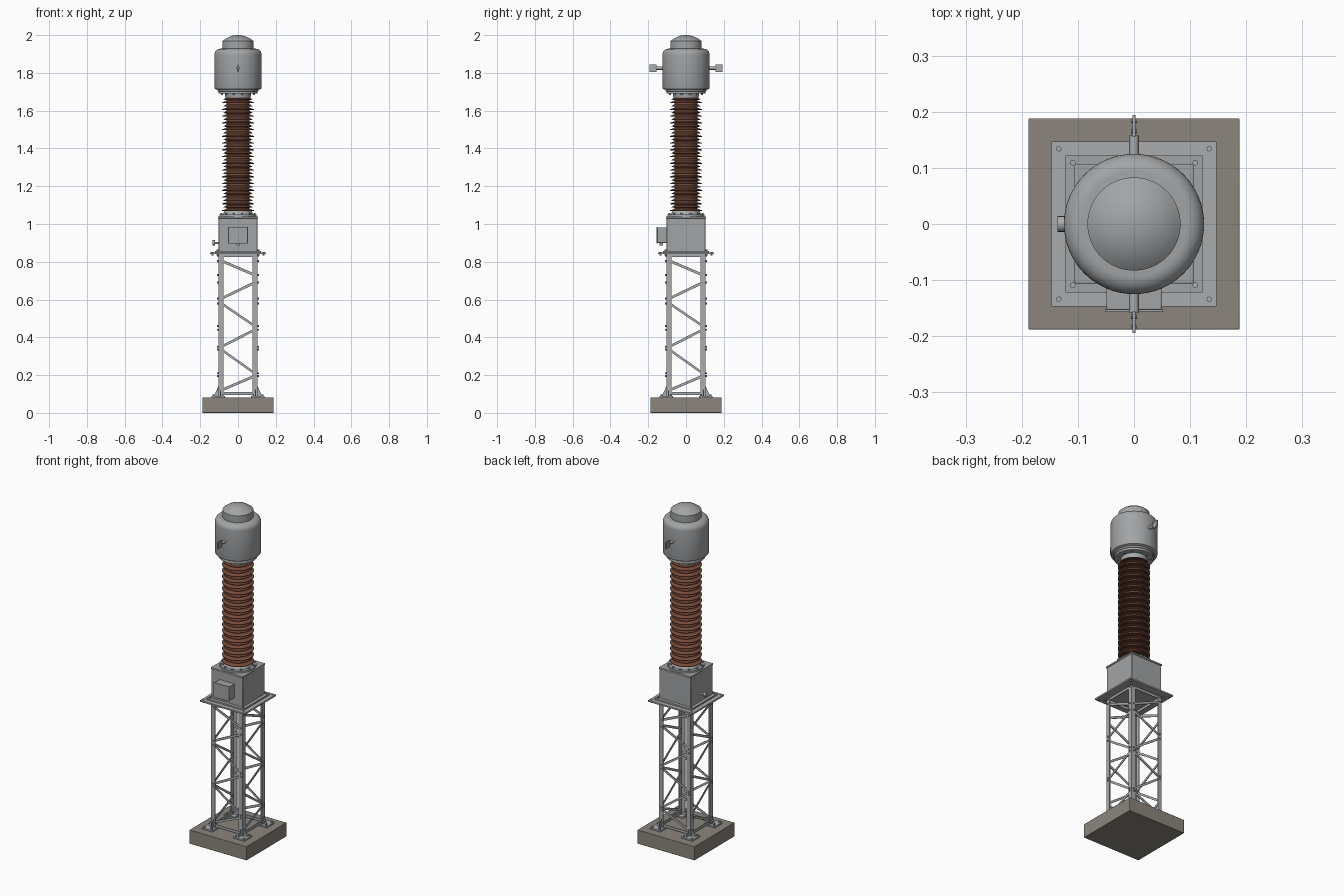
import bpy, bmesh, math
from mathutils import Vector, Matrix

if "Cube" in bpy.data.objects:
    bpy.data.objects.remove(bpy.data.objects["Cube"])


def material(name, rgb):
    m = bpy.data.materials.new(name)
    m.diffuse_color = (*rgb, 1)
    m.use_nodes = True
    m.node_tree.nodes["Principled BSDF"].inputs["Base Color"].default_value = m.diffuse_color
    return m


CONCRETE = material("concrete", (0.26, 0.235, 0.20))
STEEL = material("galvanised steel", (0.40, 0.41, 0.42))
PAINT = material("grey paint", (0.36, 0.37, 0.38))
BROWN = material("brown porcelain", (0.19, 0.072, 0.042))
CORNERS = [(sx, sy) for sx in (-1, 1) for sy in (-1, 1)]


def finish(bm, name, mat, bevel=0):
    bmesh.ops.recalc_face_normals(bm, faces=bm.faces)
    me = bpy.data.meshes.new(name)
    bm.to_mesh(me)
    bm.free()
    me.materials.append(mat)
    me.shade_smooth()
    me.set_sharp_from_angle(angle=math.radians(35))
    ob = bpy.data.objects.new(name, me)
    bpy.context.collection.objects.link(ob)
    if bevel:
        b = ob.modifiers.new("bevel", 'BEVEL')
        b.width, b.segments = bevel, 2
    return ob


def box(bm, x0, x1, y0, y1, z0, z1):
    m = Matrix.Translation(((x0 + x1) / 2, (y0 + y1) / 2, (z0 + z1) / 2))
    bmesh.ops.create_cube(bm, size=1, matrix=m @ Matrix.Diagonal((abs(x1 - x0), abs(y1 - y0), z1 - z0, 1)))


def cyl(bm, a, b, r, seg=16):
    a, b = Vector(a), Vector(b)
    rot = (b - a).to_track_quat('Z', 'Y').to_matrix().to_4x4()
    bmesh.ops.create_cone(bm, cap_ends=True, segments=seg, radius1=r, radius2=r,
                          depth=(b - a).length, matrix=Matrix.Translation((a + b) / 2) @ rot)


def prism(bm, pts, offset):
    """Extrude a planar polygon along an offset."""
    f = bm.faces.new([bm.verts.new(p) for p in pts])
    new = bmesh.ops.extrude_face_region(bm, geom=[f])['geom']
    bmesh.ops.translate(bm, vec=offset, verts=[v for v in new if isinstance(v, bmesh.types.BMVert)])


def lathe(name, profile, mat, seg=48):
    bm = bmesh.new()
    vs = [bm.verts.new((r, 0, z)) for r, z in profile]
    es = [bm.edges.new(p) for p in zip(vs, vs[1:])]
    bmesh.ops.spin(bm, geom=vs + es, cent=(0, 0, 0), axis=(0, 0, 1), angle=2 * math.pi, steps=seg)
    bmesh.ops.remove_doubles(bm, verts=bm.verts, dist=1e-5)
    return finish(bm, name, mat)


# Concrete foundation
bm = bmesh.new()
box(bm, -0.188, 0.188, -0.188, 0.188, 0, 0.082)
finish(bm, "foundation", CONCRETE, 0.002)

# Four angle-iron legs, foot plates, gussets and anchor bolts
L, W, T = 0.104, 0.027, 0.004
legs, feet, bolts = bmesh.new(), bmesh.new(), bmesh.new()
for sx, sy in CORNERS:
    prof = [(L, L), (L - W, L), (L - W, L - T), (L - T, L - T), (L - T, L - W), (L, L - W)]
    prism(legs, [(sx * x, sy * y, 0.088) for x, y in prof], (0, 0, 0.752))
    box(feet, sx * 0.07, sx * 0.14, sy * 0.07, sy * 0.14, 0.081, 0.09)
    tri = [(L, 0.09), (0.128, 0.09), (L, 0.14)]
    prism(feet, [(sx * d, sy * 0.09, z) for d, z in tri], (0, sy * T, 0))
    prism(feet, [(sx * 0.09, sy * d, z) for d, z in tri], (sx * T, 0, 0))
    for bx in (0.08, 0.13):
        for by in (0.08, 0.13):
            if bx + by > 0.17:
                cyl(bolts, (sx * bx, sy * by, 0.088), (sx * bx, sy * by, 0.098), 0.005, 6)
finish(legs, "tower_legs", STEEL)
finish(feet, "foot_plates", STEEL)
finish(bolts, "anchor_bolts", STEEL)

# Zigzag bracing on all four faces, with bolt heads at the nodes
brace, bolts = bmesh.new(), bmesh.new()
E, H = 0.088, 0.0075
bars = [(0.12, 0.195), (0.335, 0.21), (0.35, 0.44), (0.58, 0.46), (0.605, 0.69), (0.805, 0.73),
        (0.102, 0.102), (0.833, 0.833)]
for side in (-1, 1):
    for za, zb in bars:
        band = [(-E, za - H), (E, zb - H), (E, zb + H), (-E, za + H)]
        d = L - T
        prism(brace, [(u, side * d, z) for u, z in band], (0, -side * T, 0))
        prism(brace, [(side * d, u, z) for u, z in band], (-side * T, 0, 0))
        for u, z in ((-0.09, za), (0.09, zb)):
            cyl(bolts, (u, side * 0.094, z), (u, side * 0.11, z), 0.005, 6)
            cyl(bolts, (side * 0.094, u, z), (side * 0.11, u, z), 0.005, 6)
finish(brace, "tower_bracing", STEEL)
finish(bolts, "bracing_bolts", STEEL)

# Platform and tank base flange, with corner bolts
bm = bmesh.new()
box(bm, -0.147, 0.147, -0.147, 0.147, 0.84, 0.849)
finish(bm, "platform_plate", STEEL)
bm = bmesh.new()
box(bm, -0.122, 0.122, -0.122, 0.122, 0.849, 0.858)
finish(bm, "tank_base_flange", PAINT)
bolts = bmesh.new()
for sx, sy in CORNERS:
    for d, top in ((0.109, 0.865), (0.134, 0.852)):
        cyl(bolts, (sx * d, sy * d, 0.834), (sx * d, sy * d, top), 0.005, 8)
finish(bolts, "platform_bolts", STEEL)

# Tank and lid
bm = bmesh.new()
box(bm, -0.103, 0.103, -0.103, 0.103, 0.855, 1.032)
finish(bm, "tank", PAINT, 0.003)
bm = bmesh.new()
box(bm, -0.106, 0.106, -0.106, 0.106, 1.03, 1.04)
finish(bm, "tank_lid", PAINT, 0.002)

# Terminal box on the front, with door and cable gland
bm = bmesh.new()
box(bm, -0.049, 0.049, -0.153, -0.10, 0.9, 0.982)
finish(bm, "terminal_box", PAINT, 0.002)
bm = bmesh.new()
box(bm, -0.052, 0.052, -0.157, -0.152, 0.897, 0.985)
finish(bm, "terminal_box_door", PAINT, 0.001)
bm = bmesh.new()
cyl(bm, (0, -0.13, 0.885), (0, -0.13, 0.902), 0.009)
finish(bm, "cable_gland", STEEL)

# Drain valve on the left side
bm = bmesh.new()
cyl(bm, (-0.10, 0, 0.9), (-0.125, 0, 0.9), 0.006)
cyl(bm, (-0.122, 0, 0.9), (-0.136, 0, 0.9), 0.014)
finish(bm, "drain_valve", STEEL)

# Lower insulator flange with bolt ring
lathe("lower_flange", [(0, 1.038), (0.099, 1.038), (0.099, 1.05), (0.08, 1.05),
                       (0.07, 1.072), (0, 1.072)], STEEL)
bolts = bmesh.new()
for i in range(12):
    a = math.tau * (i + 0.5) / 12
    x, y = math.cos(a), math.sin(a)
    cyl(bolts, (x * 0.09, y * 0.09, 1.048), (x * 0.09, y * 0.09, 1.058), 0.006, 6)
    cyl(bolts, (x * 0.088, y * 0.088, 1.683), (x * 0.088, y * 0.088, 1.694), 0.006, 6)
finish(bolts, "flange_bolts", STEEL)

# Porcelain insulator with alternating large and small sheds
N, Z0, Z1 = 17, 1.065, 1.672
pitch = (Z1 - Z0) / N
prof = [(0, Z0), (0.062, Z0)]
for i in range(N):
    z = Z0 + i * pitch
    for r, s in ((0.086, z), (0.076, z + pitch / 2)):
        prof += [(0.062, s + 0.003), (r, s + 0.004), (r, s + 0.007), (0.062, s + 0.0145)]
prof += [(0.062, Z1), (0, Z1)]
lathe("insulator", prof, BROWN)

# Upper flange below the head
lathe("upper_flange", [(0, 1.665), (0.066, 1.665), (0.07, 1.69), (0.104, 1.69), (0.104, 1.702),
                       (0.108, 1.703), (0.108, 1.72), (0, 1.72)], STEEL)

# Rounded head tank
prof = [(0, 1.712), (0.116, 1.712), (0.123, 1.716), (0.125, 1.723)]
for i in range(9):
    a = math.pi / 2 * i / 8
    prof.append((0.093 + 0.032 * math.cos(a), 1.896 + 0.032 * math.sin(a)))
lathe("head_tank", prof + [(0, 1.928)], PAINT, 64)

# Domed expansion cap on top
prof = [(0, 1.92), (0.083, 1.92), (0.083, 1.968)]
R = (0.083 ** 2 + 0.032 ** 2) / (2 * 0.032)
a0 = math.asin(0.083 / R)
for i in range(1, 9):
    a = a0 * (1 - i / 8)
    prof.append((R * math.sin(a), 2 - R + R * math.cos(a)))
lathe("expansion_cap", prof, PAINT, 64)

# Line terminals at front and back: stub, flat pad and pad bolts
bm = bmesh.new()
for s in (-1, 1):
    cyl(bm, (0, s * 0.118, 1.825), (0, s * 0.158, 1.825), 0.0085)
    box(bm, -0.003, 0.003, s * 0.155, s * 0.194, 1.805, 1.845)
    for y in (0.165, 0.184):
        for z in (1.815, 1.835):
            cyl(bm, (-0.005, s * y, z), (0.005, s * y, z), 0.004, 8)
finish(bm, "line_terminals", STEEL)
